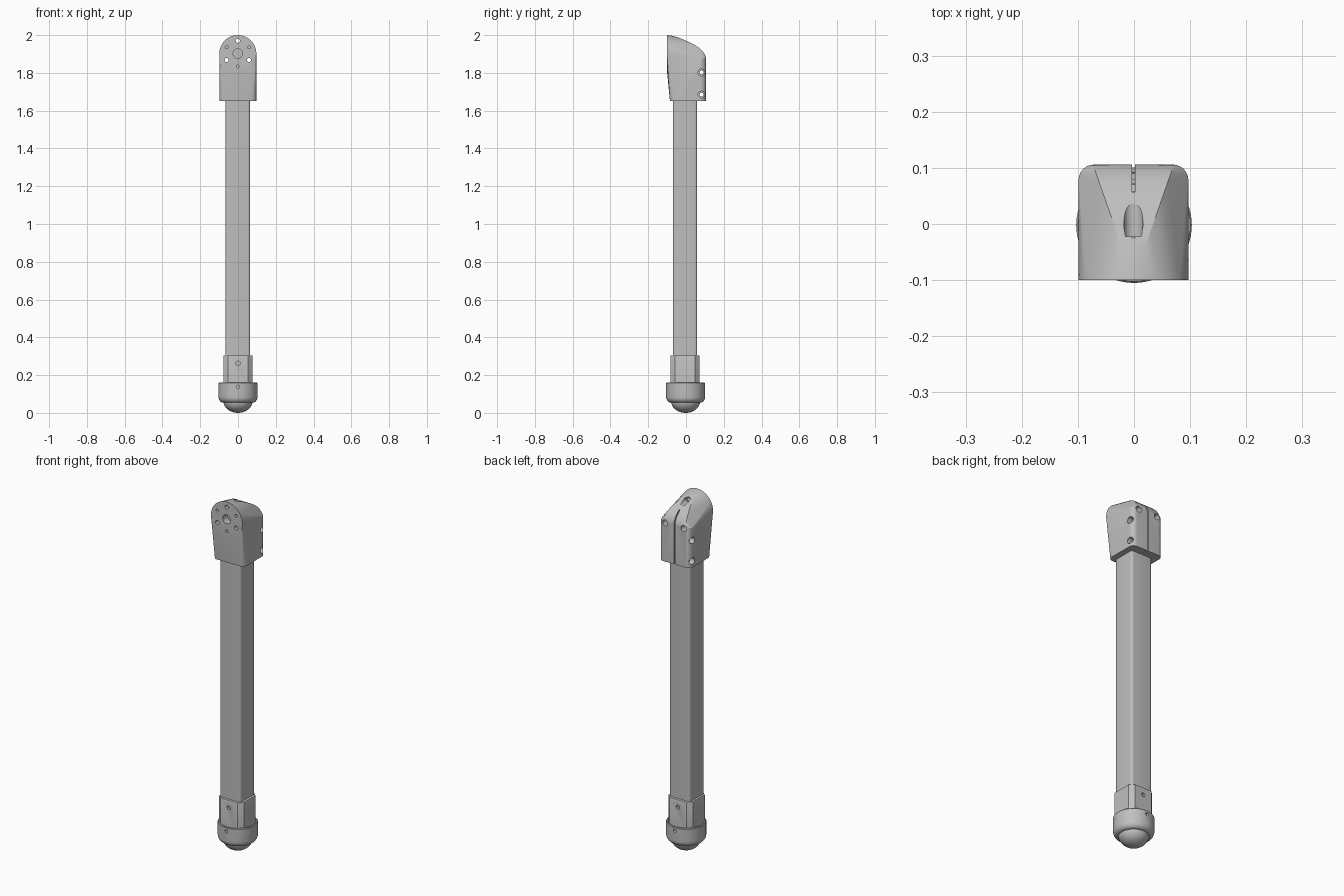
import bpy, bmesh, math
from mathutils import Vector, Matrix

if "Cube" in bpy.data.objects:
    bpy.data.objects.remove(bpy.data.objects["Cube"])

grey = bpy.data.materials.new("satin grey")
grey.use_nodes = True
colour = (0.52, 0.52, 0.52, 1)
grey.diffuse_color = colour
grey.node_tree.nodes["Principled BSDF"].inputs["Base Color"].default_value = colour


def finish(bm, name):
    bmesh.ops.recalc_face_normals(bm, faces=bm.faces)
    mesh = bpy.data.meshes.new(name)
    bm.to_mesh(mesh)
    bm.free()
    mesh.materials.append(grey)
    ob = bpy.data.objects.new(name, mesh)
    bpy.context.collection.objects.link(ob)
    return ob


def select(ob):
    bpy.ops.object.select_all(action='DESELECT')
    ob.select_set(True)
    bpy.context.view_layer.objects.active = ob


def smooth(ob, angle=30):
    select(ob)
    bpy.ops.object.shade_smooth_by_angle(angle=math.radians(angle))


def outline(x0, x1, y0, y1, r, steps):
    """Rectangle with rounded corners, or chamfered when steps is 1."""
    pts = []
    corners = [(x1 - r, y1 - r), (x0 + r, y1 - r), (x0 + r, y0 + r), (x1 - r, y0 + r)]
    for q, (cx, cy) in enumerate(corners):
        for i in range(steps + 1):
            a = math.pi / 2 * (q + i / steps)
            pts.append((cx + r * math.cos(a), cy + r * math.sin(a)))
    return pts


def prism(name, pts, z0, z1, bevel=0):
    bm = bmesh.new()
    face = bm.faces.new([bm.verts.new((x, y, z0)) for x, y in pts])
    new = bmesh.ops.extrude_face_region(bm, geom=[face])["geom"]
    bmesh.ops.translate(bm, vec=(0, 0, z1 - z0), verts=[v for v in new if isinstance(v, bmesh.types.BMVert)])
    if bevel:
        rim = [e for e in bm.edges if all(v.co.z > z1 - 1e-5 for v in e.verts)]
        bmesh.ops.bevel(bm, geom=rim, offset=bevel, segments=2, affect='EDGES', profile=0.5)
    return finish(bm, name)


def lathe(name, profile, y, segments=64):
    bm = bmesh.new()
    verts = [bm.verts.new((r, 0, z)) for r, z in profile]
    edges = [bm.edges.new(p) for p in zip(verts, verts[1:])]
    bmesh.ops.spin(bm, geom=verts + edges, cent=(0, 0, 0), axis=(0, 0, 1), angle=math.tau, steps=segments)
    bmesh.ops.remove_doubles(bm, verts=bm.verts, dist=1e-5)
    bmesh.ops.translate(bm, vec=(0, y, 0), verts=bm.verts)
    return finish(bm, name)


def drill(axis, start, end, radius):
    """Cylinder cutter along x or y."""
    bm = bmesh.new()
    a, b = Vector(start), Vector(end)
    turn = Matrix.Rotation(math.pi / 2, 4, 'Y' if axis == 'x' else 'X')
    bmesh.ops.create_cone(bm, cap_ends=True, segments=24, radius1=radius, radius2=radius,
                          depth=(b - a).length, matrix=Matrix.Translation((a + b) / 2) @ turn)
    return finish(bm, "drill")


def cut(ob, cutters):
    for c in cutters:
        mod = ob.modifiers.new("cut", 'BOOLEAN')
        mod.operation, mod.solver, mod.object = 'DIFFERENCE', 'EXACT', c
        select(ob)
        bpy.ops.object.modifier_apply(modifier=mod.name)
        bpy.data.objects.remove(c)


# Square tube
AXIS_Y = -0.005
tube = prism("square_tube", outline(-0.066, 0.064, AXIS_Y - 0.064, AXIS_Y + 0.064, 0.012, 5), 0.2, 1.7)
smooth(tube)

# Lower collar with chamfered corners and a cross pin hole
collar = prism("lower_collar", outline(-0.077, 0.077, AXIS_Y - 0.077, AXIS_Y + 0.077, 0.024, 1), 0.13, 0.305, 0.004)
cut(collar, [drill('y', (0, -0.2, 0.263), (0, 0.2, 0.263), 0.011)])
smooth(collar)

# Foot cup with rounded shoulder and shallow groove inside the rim
cup_profile = [(0, 0.145), (0.092, 0.145), (0.092, 0.158), (0.095, 0.161), (0.1, 0.161), (0.103, 0.157)]
for i in range(9):
    a = math.pi / 2 * i / 8
    cup_profile.append((0.078 + 0.025 * math.cos(a), 0.085 - 0.031 * math.sin(a)))
cup_profile.append((0, 0.054))
cup = lathe("foot_cup", cup_profile, -0.002)
cut(cup, [drill('y', (0, s * 0.08, 0.138), (0, s * 0.15, 0.138), 0.009) for s in (-1, 1)])
smooth(cup)

# Domed foot pad
dome = [(0.077 * math.cos(math.pi / 2 * i / 12), 0.062 - 0.062 * math.sin(math.pi / 2 * i / 12)) for i in range(13)]
smooth(lathe("foot_pad", [(0, 0.065), (0.077, 0.065)] + dome, -0.002), 40)

# Clamp head: hull of a round flange, a rounded block and a widening ridge
HX, HZ, HR = -0.001, 1.902, 0.098
bm = bmesh.new()
for i in range(72):
    a = math.tau * i / 72
    bm.verts.new((HX + HR * math.cos(a), -0.1, HZ + HR * math.sin(a)))
for x, y in outline(HX - HR, HX + HR, -0.085, 0.106, 0.028, 6):
    bm.verts.new((x, y, 1.65))
    bm.verts.new((x, y, 1.875 if y > 0 else 1.78))
ridge = [(-0.07, 1.996), (-0.04, 1.987), (-0.01, 1.975), (0.02, 1.962), (0.05, 1.946),
         (0.075, 1.928), (0.093, 1.91), (0.103, 1.89)]
for y, z in ridge:
    w = 0.07 * (y + 0.1) / 0.2
    for s in (-1, 1):
        bm.verts.new((HX + s * w, y, z))
hull = bmesh.ops.convex_hull(bm, input=bm.verts)
loose = {g for g in hull["geom_interior"] + hull["geom_unused"] if isinstance(g, bmesh.types.BMVert)}
bmesh.ops.delete(bm, geom=list(loose), context='VERTS')
bmesh.ops.dissolve_limit(bm, angle_limit=math.radians(0.5), verts=bm.verts, edges=bm.edges)
head = finish(bm, "clamp_head")

# Clamping slot, flange bolt holes and side screw holes
slot = prism("slot", outline(-0.004, 0.002, 0.057, 0.2, 0.001, 1), 1.6, 2.1)
cutters = [slot, drill('y', (HX, -0.15, HZ), (HX, -0.06, HZ), 0.025)]
for i in range(6):
    a = math.pi / 2 + math.tau * i / 6
    x, z = HX + 0.068 * math.cos(a), HZ + 0.068 * math.sin(a)
    through = i in (0, 2, 4)
    cutters.append(drill('y', (x, -0.15, z), (x, 0.0 if through else -0.07, z), 0.011 if through else 0.008))
    if through:
        cutters.append(drill('y', (x, -0.022, z), (x, 0.2, z), 0.017))
for z in (1.685, 1.802):
    cutters.append(drill('x', (-0.2, 0.082, z), (0.2, 0.082, z), 0.01))
    for s in (-1, 1):
        cutters.append(drill('x', (s * 0.07, 0.082, z), (s * 0.2, 0.082, z), 0.018))
cut(head, cutters)
smooth(head, 25)
